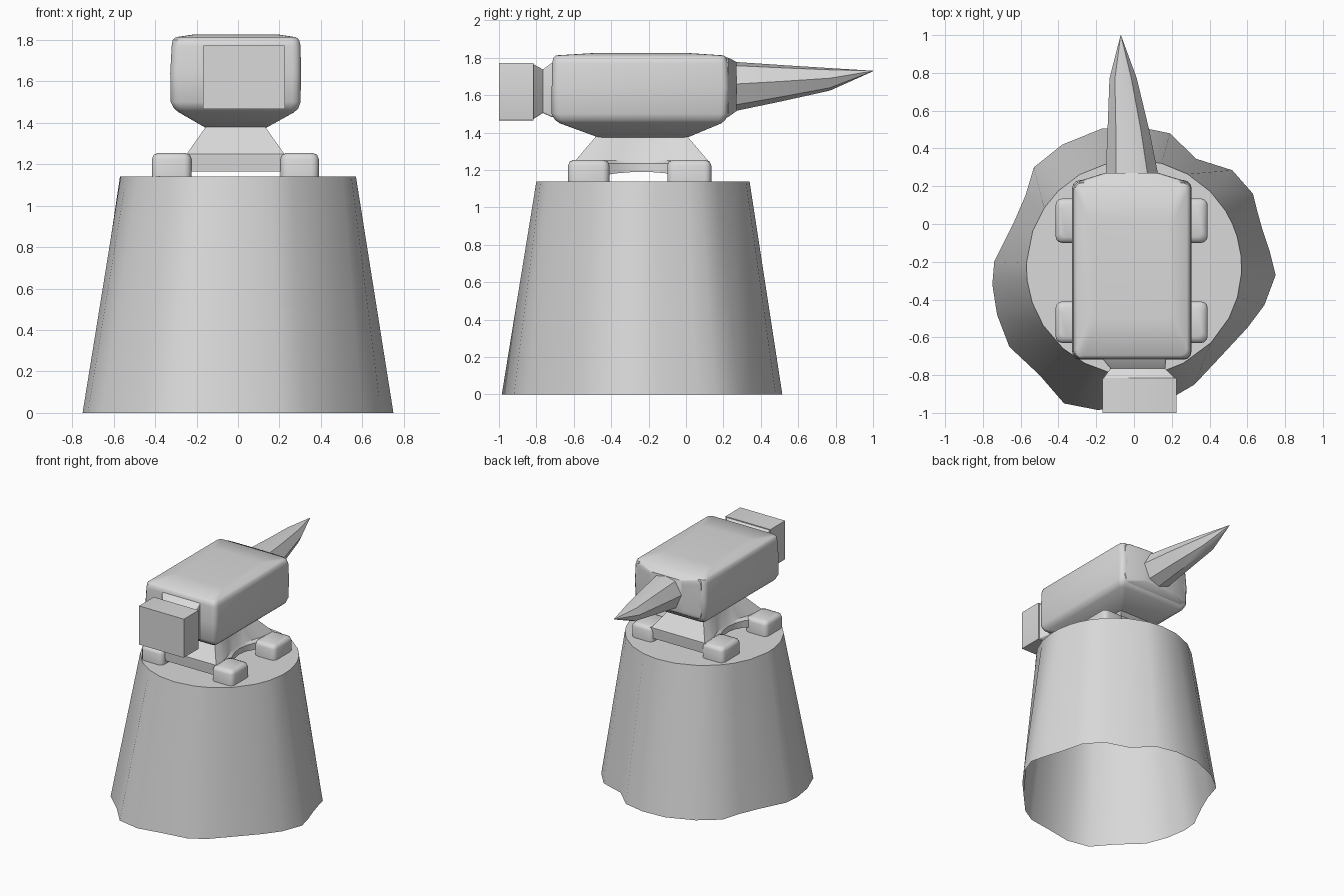
import bpy, bmesh, math

grey = bpy.data.materials.new("plain_grey")
grey.diffuse_color = (0.7, 0.7, 0.7, 1)


def loft(name, rings, cap_start=True, cap_end=True, angle=35):
    """Skin a list of equal-length point rings into one object."""
    bm = bmesh.new()
    vr = [[bm.verts.new(p) for p in r] for r in rings]
    n = len(vr[0])
    for a, b in zip(vr, vr[1:]):
        for i in range(n):
            j = (i + 1) % n
            bm.faces.new((a[i], a[j], b[j], b[i]))
    if cap_start:
        bm.faces.new(vr[0])
    if cap_end:
        bm.faces.new(vr[-1])
    bmesh.ops.recalc_face_normals(bm, faces=bm.faces)
    me = bpy.data.meshes.new(name)
    bm.to_mesh(me)
    bm.free()
    me.materials.append(grey)
    ob = bpy.data.objects.new(name, me)
    bpy.context.collection.objects.link(ob)
    bpy.ops.object.select_all(action='DESELECT')
    ob.select_set(True)
    bpy.context.view_layer.objects.active = ob
    bpy.ops.object.shade_smooth_by_angle(angle=math.radians(angle))
    return ob


def rrect(a0, a1, b0, b1, r, seg=3):
    """Rounded rectangle outline as 2D points."""
    pts = []
    for k, (cx, cy) in enumerate([(a1 - r, b1 - r), (a0 + r, b1 - r),
                                  (a0 + r, b0 + r), (a1 - r, b0 + r)]):
        for s in range(seg + 1):
            t = math.pi / 2 * (k + s / seg)
            pts.append((cx + r * math.cos(t), cy + r * math.sin(t)))
    return pts


def flat(z, *rect):      # horizontal ring: x0, x1, y0, y1, radius
    return [(x, y, z) for x, y in rrect(*rect)]


def upright(y, *rect):   # ring facing y: x0, x1, z0, z1, radius
    return [(x, y, z) for x, z in rrect(*rect)]


# Stump: round top, irregular flared foot, open underneath
foot = [(0.75, -0.27), (0.72, -0.15), (0.68, -0.03), (0.655, 0.06), (0.63, 0.16),
        (0.52, 0.285), (0.33, 0.345), (0.19, 0.48), (0.02, 0.515), (-0.17, 0.505),
        (-0.38, 0.42), (-0.53, 0.30), (-0.575, 0.15), (-0.64, 0.0), (-0.74, -0.20),
        (-0.75, -0.32), (-0.725, -0.48), (-0.66, -0.65), (-0.50, -0.80), (-0.37, -0.95),
        (-0.19, -0.985), (0.0, -0.95), (0.20, -0.92), (0.32, -0.85), (0.47, -0.69),
        (0.60, -0.55), (0.69, -0.43)]
cy = -0.23
top = []
for x, y in foot:
    t = math.atan2(y - cy, x)
    top.append((0.57 * math.cos(t), cy + 0.57 * math.sin(t), 1.14))
loft("stump", [[(x, y, 0) for x, y in foot], top], cap_start=False, angle=40)

# Four feet of the anvil base
for side, (x0, x1) in {"left": (-0.415, -0.225), "right": (0.205, 0.39)}.items():
    for end, (y0, y1) in {"front": (-0.63, -0.41), "back": (-0.10, 0.135)}.items():
        loft(f"{end}_{side}_foot", [
            flat(1.14, x0, x1, y0, y1, 0.035),
            flat(1.225, x0, x1, y0, y1, 0.035),
            flat(1.245, x0 + .008, x1 - .008, y0 + .008, y1 - .008, 0.032),
            flat(1.255, x0 + .03, x1 - .03, y0 + .03, y1 - .03, 0.03)], angle=50)


# Waisted base flaring down from the body to the feet
def waist_ring(z, w, waist, h, lift=0.0):
    n, pts = 10, []
    for s in (1, -1):
        for i in range(n + 1):
            u = -1 + 2 * i / n
            c = max(0.0, math.cos(u * math.pi / 1.3)) ** 0.7
            pts.append((-0.012 + s * (w - (w - waist) * c), -0.237 + s * u * h, z + lift * c))
    return pts


loft("pedestal", [waist_ring(1.165, 0.30, 0.19, 0.35, 0.025),
                  waist_ring(1.235, 0.30, 0.19, 0.355),
                  waist_ring(1.25, 0.235, 0.18, 0.355),
                  waist_ring(1.385, 0.14, 0.14, 0.24)])

# Main body with softened edges and a tapered underside
loft("body", [flat(1.375, -0.155, 0.135, -0.47, 0.01, 0.02),
              flat(1.45, -0.285, 0.27, -0.675, 0.19, 0.03),
              flat(1.468, -0.308, 0.29, -0.70, 0.21, 0.035),
              flat(1.50, -0.325, 0.302, -0.718, 0.225, 0.04),
              flat(1.64, -0.327, 0.304, -0.718, 0.232, 0.04),
              flat(1.77, -0.32, 0.302, -0.715, 0.225, 0.04),
              flat(1.80, -0.315, 0.295, -0.71, 0.218, 0.04),
              flat(1.813, -0.30, 0.28, -0.695, 0.20, 0.035),
              flat(1.825, -0.22, 0.20, -0.50, 0.02, 0.03)], angle=40)

# Shoulder narrowing from the body to the horn
loft("horn_shoulder", [upright(0.19, -0.31, 0.29, 1.47, 1.805, 0.04),
                       upright(0.228, -0.29, 0.27, 1.485, 1.80, 0.04),
                       upright(0.27, -0.155, 0.13, 1.515, 1.778, 0.03)])


# Faceted horn with its tip drawn upward
def horn_ring(y, x0, x1, z0, z1):
    mx, mz, a, b = (x0 + x1) / 2, (z0 + z1) / 2, (x1 - x0) / 2, (z1 - z0) / 2
    return [(mx + a * p, y, mz + b * q) for p, q in
            [(1, 0.1), (0.6, 0.85), (0, 1), (-0.6, 0.85),
             (-1, 0.1), (-0.65, -0.75), (0, -1), (0.65, -0.75)]]


loft("horn", [horn_ring(0.26, -0.15, 0.128, 1.515, 1.778),
              horn_ring(0.50, -0.14, 0.08, 1.565, 1.762),
              horn_ring(0.77, -0.13, 0.015, 1.625, 1.745),
              horn_ring(1.0, -0.071, -0.069, 1.728, 1.731)])

# Neck and square striking block at the front
loft("neck", [upright(-0.70, -0.165, 0.165, 1.48, 1.78, 0.01),
              upright(-0.722, -0.16, 0.17, 1.485, 1.77, 0.01),
              upright(-0.765, -0.125, 0.165, 1.505, 1.738, 0.01),
              upright(-0.82, -0.165, 0.222, 1.47, 1.768, 0.005)])
loft("striking_block", [upright(y, -0.168, 0.226, 1.466, 1.772, 0.002)
                        for y in (-0.815, -1.0)])
